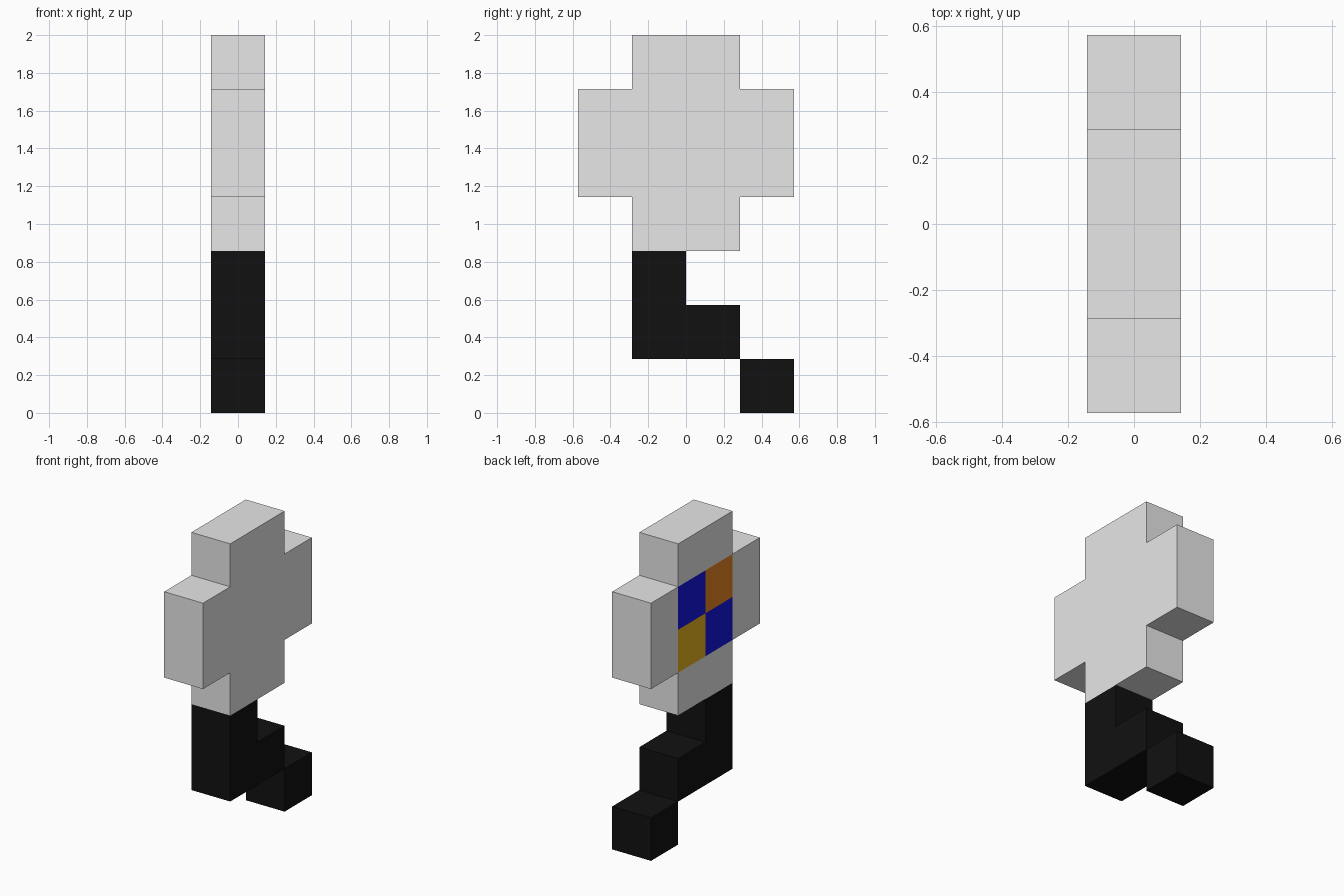
import bpy, bmesh

if "Cube" in bpy.data.objects:
    bpy.data.objects.remove(bpy.data.objects["Cube"])

U = 2 / 7  # one block of the grid


def material(name, rgb):
    m = bpy.data.materials.new(name)
    m.diffuse_color = (*rgb, 1)
    m.use_nodes = True
    m.node_tree.nodes["Principled BSDF"].inputs["Base Color"].default_value = m.diffuse_color
    return m


GREY = material("light grey", (0.8, 0.8, 0.8))
BLACK = material("black", (0.0055, 0.0055, 0.0055))
BLUE = material("blue", (0.007, 0.007, 0.76))
ORANGE = material("orange", (0.87, 0.25, 0.014))
YELLOW = material("yellow", (0.87, 0.48, 0.014))


def slab(name, outline, mats, cuts=(), paint=None):
    """Extrude a (y, z) outline, in blocks, one block deep along x."""
    bm = bmesh.new()
    face = bm.faces.new([bm.verts.new((-U / 2, y * U, z * U)) for y, z in outline])
    geom = bmesh.ops.extrude_face_region(bm, geom=[face], use_keep_orig=True)["geom"]
    for v in geom:
        if isinstance(v, bmesh.types.BMVert):
            v.co.x += U
    for co, no in cuts:
        bmesh.ops.bisect_plane(bm, geom=bm.verts[:] + bm.edges[:] + bm.faces[:],
                               dist=1e-5, plane_co=[c * U for c in co], plane_no=no)
    bmesh.ops.recalc_face_normals(bm, faces=bm.faces[:])
    if paint:
        for f in bm.faces:
            f.material_index = paint(f)
    me = bpy.data.meshes.new(name)
    bm.to_mesh(me)
    bm.free()
    for m in mats:
        me.materials.append(m)
    ob = bpy.data.objects.new(name, me)
    bpy.context.collection.objects.link(ob)
    return ob


# Four painted squares in the middle of the left (-x) side
def squares(f):
    c = f.calc_center_median() / U
    if f.normal.x > -0.9 or abs(c.y) > 1 or not 4 < c.z < 6:
        return 0
    if (c.y > 0) == (c.z > 5):
        return 1
    return 2 if c.z > 5 else 3


# Cross-shaped head, cut along the grid lines bounding the squares
cuts = [((0, y, 0), (0, 1, 0)) for y in (-1, 0, 1)]
cuts += [((0, 0, z), (0, 0, 1)) for z in (4, 5, 6)]
slab("head",
     [(-1, 3), (1, 3), (1, 4), (2, 4), (2, 6), (1, 6),
      (1, 7), (-1, 7), (-1, 6), (-2, 6), (-2, 4), (-1, 4)],
     [GREY, BLUE, ORANGE, YELLOW], cuts, squares)

# Stepped tail hanging below
slab("tail_upper", [(-1, 1), (1, 1), (1, 2), (0, 2), (0, 3), (-1, 3)], [BLACK])
slab("tail_end", [(1, 0), (2, 0), (2, 1), (1, 1)], [BLACK])
